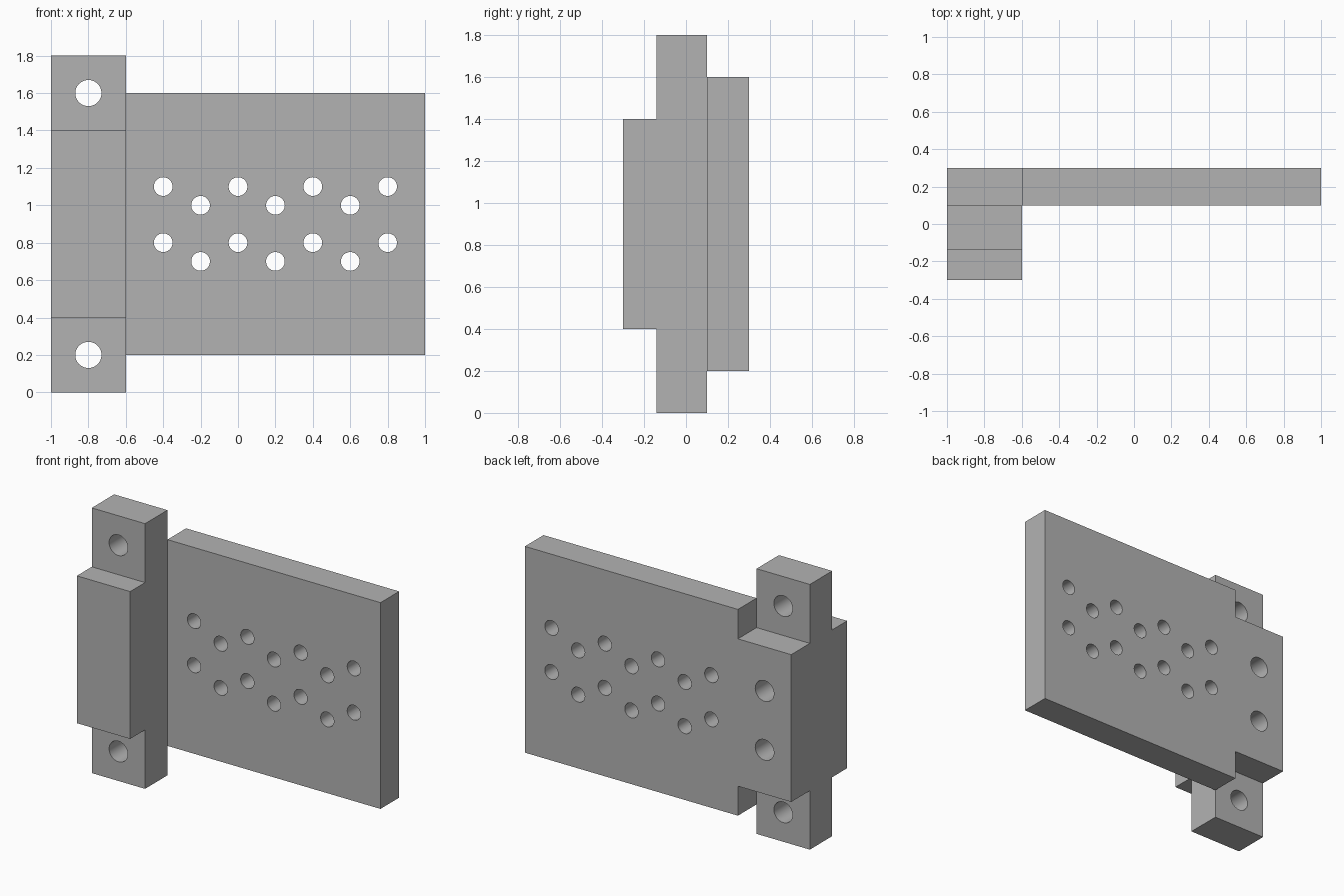
import bpy, bmesh, math
from mathutils import Matrix, Vector

cube = bpy.data.objects.get("Cube")
if cube:
    bpy.data.objects.remove(cube, do_unlink=True)

# Single matte grey
grey = bpy.data.materials.new("plain_grey")
grey.use_nodes = True
colour = (0.45, 0.45, 0.45, 1)
grey.diffuse_color = colour
grey.node_tree.nodes["Principled BSDF"].inputs["Base Color"].default_value = colour


def make_object(name, bm):
    bmesh.ops.recalc_face_normals(bm, faces=bm.faces)
    mesh = bpy.data.meshes.new(name)
    bm.to_mesh(mesh)
    bm.free()
    mesh.materials.append(grey)
    obj = bpy.data.objects.new(name, mesh)
    bpy.context.collection.objects.link(obj)
    return obj


def extrude(name, points, offset):
    bm = bmesh.new()
    face = bm.faces.new([bm.verts.new(p) for p in points])
    result = bmesh.ops.extrude_face_region(bm, geom=[face])
    verts = [v for v in result["geom"] if isinstance(v, bmesh.types.BMVert)]
    bmesh.ops.translate(bm, verts=verts, vec=Vector(offset))
    return make_object(name, bm)


def drill(bm, x, z, radius, y0, y1):
    bmesh.ops.create_cone(
        bm, cap_ends=True, segments=40, radius1=radius, radius2=radius, depth=y1 - y0,
        matrix=Matrix.Translation((x, (y0 + y1) / 2, z)) @ Matrix.Rotation(math.pi / 2, 4, "X"))


def combine(target, tool, operation):
    bpy.context.view_layer.objects.active = target
    mod = target.modifiers.new(operation.lower(), "BOOLEAN")
    mod.operation = operation
    mod.solver = "EXACT"
    mod.object = tool
    bpy.ops.object.modifier_apply(modifier=mod.name)
    bpy.data.objects.remove(tool, do_unlink=True)


# Mounting block: stepped side profile, mirrored about mid height
mid = 0.9
upper = [(-0.3, 0.5), (-0.14, 0.5), (-0.14, 0.9), (0.1, 0.9), (0.1, 0.5), (0.3, 0.5)]
profile = [(y, mid + h) for y, h in upper] + [(y, mid - h) for y, h in reversed(upper)]
bracket = extrude("mounting_bracket", [(-1, y, z) for y, z in profile], (0.4, 0, 0))

# Flat plate joined to the rear of the block
corners = [(-0.6, 0.2), (1, 0.2), (1, 1.6), (-0.6, 1.6)]
plate = extrude("plate", [(x, 0.1, z) for x, z in corners], (0, 0.2, 0))
combine(bracket, plate, "UNION")

# Merge coplanar faces before drilling
bm = bmesh.new()
bm.from_mesh(bracket.data)
bmesh.ops.dissolve_limit(bm, angle_limit=0.01, verts=bm.verts, edges=bm.edges)
bm.to_mesh(bracket.data)
bm.free()

# Holes: staggered rows in the plate, end bolts, blind rear bolts
holes = bmesh.new()
for row in (0.7, 1.0 - 0.0):
    for i in range(7):
        drill(holes, -0.4 + 0.2 * i, row + (0.1 if i % 2 == 0 else 0), 0.05, 0, 0.4)
for z in (0.2, 1.6):
    drill(holes, -0.8, z, 0.07, -0.4, 0.2)
for z in (0.7, 1.1):
    drill(holes, -0.8, z, 0.07, -0.14, 0.4)
combine(bracket, make_object("hole_cutter", holes), "DIFFERENCE")

# Smooth hole walls, sharp block edges
bpy.ops.object.select_all(action="DESELECT")
bracket.select_set(True)
bpy.context.view_layer.objects.active = bracket
bpy.ops.object.shade_smooth_by_angle(angle=math.radians(30))
